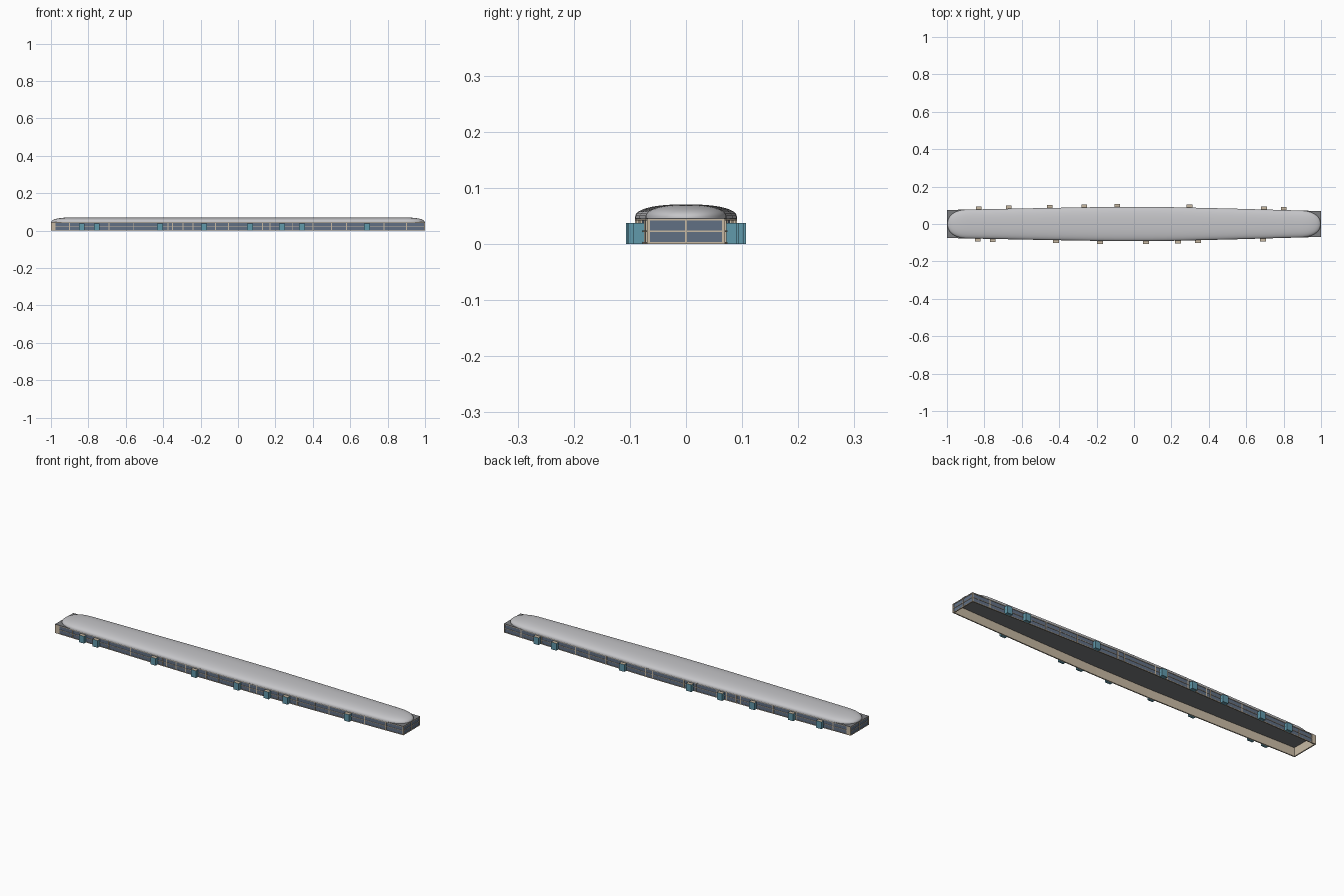
import bpy, bmesh, math

if "Cube" in bpy.data.objects:
    bpy.data.objects.remove(bpy.data.objects["Cube"])


def material(name, color):
    m = bpy.data.materials.new(name)
    m.use_nodes = True
    m.diffuse_color = (*color, 1)
    m.node_tree.nodes["Principled BSDF"].inputs["Base Color"].default_value = (*color, 1)
    return m


GLASS = material("blue grey glass", (0.12, 0.16, 0.23))
TEAL = material("teal panel", (0.12, 0.32, 0.41))
BEIGE = material("beige trim", (0.58, 0.49, 0.37))
ROOF = material("light grey roof", (0.56, 0.56, 0.58))
SLAB = material("dark grey slab", (0.2, 0.205, 0.215))

WALL_TOP = 0.044
WIDTHS = [(-1, 0.075), (-0.5, 0.085), (-0.15, 0.091), (0.15, 0.091), (0.5, 0.083), (1, 0.069)]


def half_width(x):
    for (x0, w0), (x1, w1) in zip(WIDTHS, WIDTHS[1:]):
        if x <= x1:
            return w0 + (w1 - w0) * (x - x0) / (x1 - x0)
    return WIDTHS[-1][1]


def outline(inset):
    front = [(x * (1 - inset), -(w - inset)) for x, w in WIDTHS]
    return front + [(x, -y) for x, y in reversed(front)]


def finish(name, bm, mats):
    mesh = bpy.data.meshes.new(name)
    bm.to_mesh(mesh)
    bm.free()
    for m in mats:
        mesh.materials.append(m)
    ob = bpy.data.objects.new(name, mesh)
    bpy.context.collection.objects.link(ob)
    return ob


def ring(name, outer, inner, z0, z1, mats):
    """Hollow band that follows the plan; the second material is used off the outer face."""
    bm = bmesh.new()
    loops = [[bm.verts.new((x, y, z)) for x, y in outline(d)]
             for d, z in ((outer, z0), (outer, z1), (inner, z1), (inner, z0))]
    n = len(loops[0])
    for k in range(4):
        a, b = loops[k], loops[(k + 1) % 4]
        for i in range(n):
            j = (i + 1) % n
            face = bm.faces.new((a[i], a[j], b[j], b[i]))
            face.material_index = 0 if k == 0 else len(mats) - 1
    return finish(name, bm, mats)


def box(name, lo, hi, mats):
    """Axis aligned box; the second material goes on the top."""
    bm = bmesh.new()
    bmesh.ops.create_cube(bm, size=1)
    for v in bm.verts:
        v.co = [(l + h) / 2 + c * (h - l) for l, h, c in zip(lo, hi, v.co)]
    bm.normal_update()
    for f in bm.faces:
        f.material_index = len(mats) - 1 if f.normal.z > 0.5 else 0
    return finish(name, bm, mats)


# Glazed walls with horizontal rails
ring("glazed_wall", 0.002, 0.006, 0, WALL_TOP, [GLASS, BEIGE])
ring("bottom_rail", 0, 0.004, 0, 0.003, [BEIGE])
ring("middle_rail", 0, 0.004, 0.021, 0.0235, [BEIGE])
ring("top_rail", 0, 0.004, 0.0415, WALL_TOP, [BEIGE])

# Flat slab under the roof
bm = bmesh.new()
base = bm.faces.new([bm.verts.new((x, y, WALL_TOP)) for x, y in outline(0)])
top = bmesh.ops.extrude_face_region(bm, geom=[base])["geom"]
bmesh.ops.translate(bm, vec=(0, 0, 0.002), verts=[g for g in top if isinstance(g, bmesh.types.BMVert)])
bmesh.ops.recalc_face_normals(bm, faces=bm.faces)
finish("ceiling_slab", bm, [SLAB])


# Long domed roof with rounded ends
def rounded(t, p):
    return max(0, 1 - abs(t) ** p) ** (1 / p)


bm = bmesh.new()
ARC, CAP, LENGTH, ROUND = 24, 12, 0.997, 0.11
right_xs = [LENGTH - ROUND + ROUND * math.sin(math.pi / 2 * i / CAP) for i in range(CAP + 1)]
middle = [i / 10 for i in range(-8, 9)]
sections = []
for x in [-x for x in reversed(right_xs)] + middle + right_xs:
    t = max(0, (abs(x) - LENGTH + ROUND) / ROUND)
    shrink = max(0.02, rounded(t, 2.3))
    w = half_width(x) * shrink
    section = []
    for k in range(ARC + 1):
        a = math.pi * k / ARC
        y = -w * math.copysign(abs(math.cos(a)) ** 0.85, math.cos(a))
        z = 0.046 + 0.0245 * shrink * math.sin(a) ** 0.8
        section.append(bm.verts.new((x, y, z)))
    sections.append(section)
for a, b in zip(sections, sections[1:]):
    for k in range(ARC):
        bm.faces.new((a[k], b[k], b[k + 1], a[k + 1]))
for section in (sections[0], sections[-1]):
    bm.faces.new(section)
bmesh.ops.recalc_face_normals(bm, faces=bm.faces)
roof = finish("domed_roof", bm, [ROOF])
bpy.context.view_layer.objects.active = roof
roof.select_set(True)
bpy.ops.object.shade_smooth_by_angle(angle=math.radians(50))
roof.select_set(False)


# Vertical mullions, solid end panels and entrance boxes on both long sides
def side_box(name, x, size, side, inner, outer, z1, mats):
    w = half_width(x)
    ys = sorted((side * (w - inner), side * (w + outer)))
    box(name, (x - size / 2, ys[0], 0), (x + size / 2, ys[1], z1), mats)


MULLIONS = [-0.9, -0.69, -0.56, -0.375, -0.35, -0.295, -0.24, -0.12, -0.05,
            0.13, 0.17, 0.29, 0.4, 0.5, 0.58, 0.78, 0.9]
FRONT_BOXES = [-0.835, -0.755, -0.417, -0.182, 0.064, 0.235, 0.342, 0.69]
BACK_BOXES = [-0.83, -0.67, -0.45, -0.267, -0.09, 0.297, 0.695, 0.8]
for side, label, porches in ((-1, "front", FRONT_BOXES), (1, "back", BACK_BOXES)):
    for x in MULLIONS:
        side_box(label + "_mullion", x, 0.005, side, 0.004, 0, WALL_TOP, [BEIGE])
    for x in porches:
        side_box(label + "_entrance_box", x, 0.03, side, 0.003, 0.016, 0.0375, [TEAL, BEIGE])
    side_box(label + "_end_panel", -0.9875, 0.025, side, 0.005, 0, WALL_TOP, [BEIGE])
    side_box(label + "_corner_post", 0.9975, 0.005, side, 0.005, 0, WALL_TOP, [BEIGE])

# Centre mullion on each end wall
for x in (-0.998, 0.998):
    box("end_mullion", (x - 0.002, -0.002, 0), (x + 0.002, 0.002, WALL_TOP), [BEIGE])
